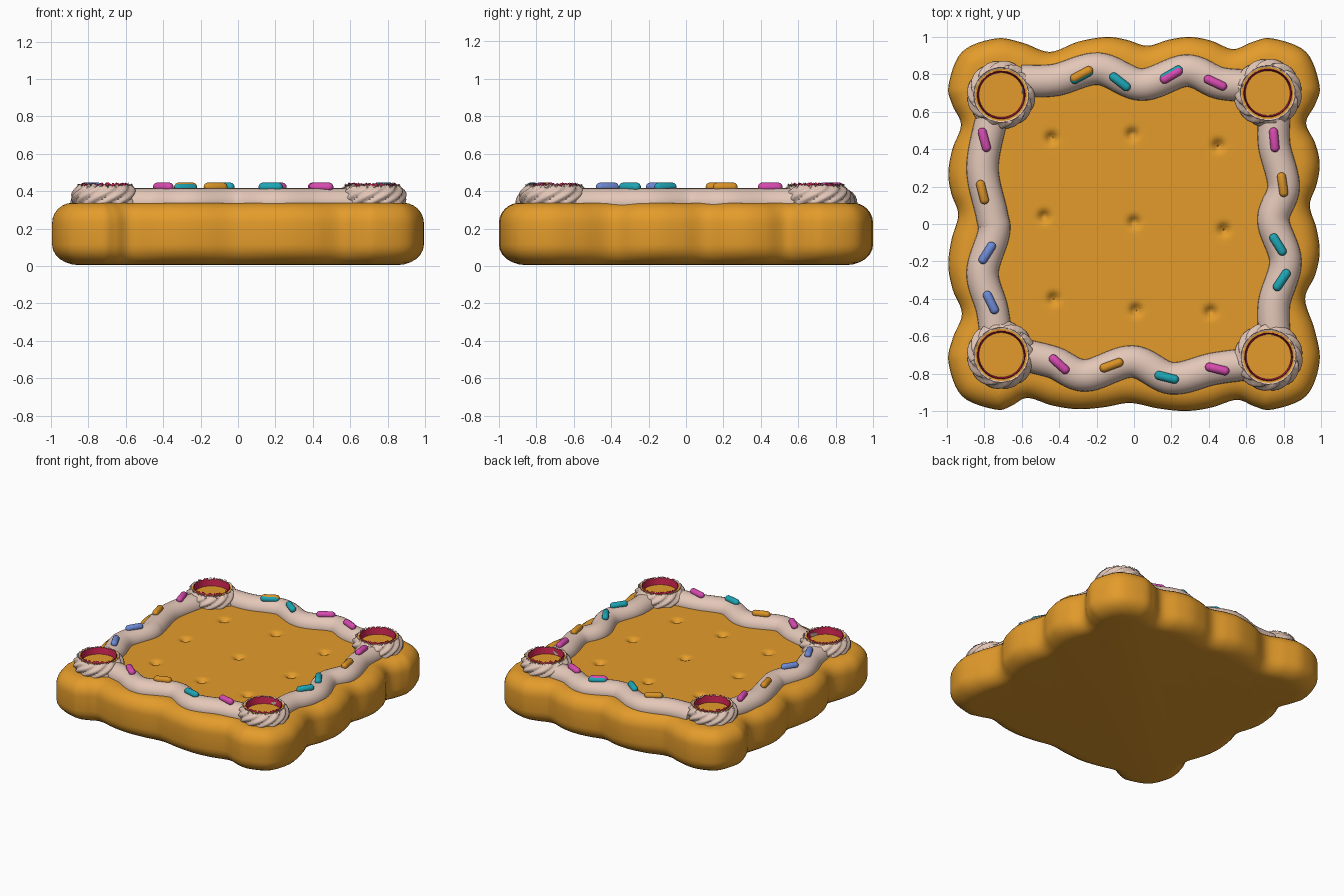
import bpy, bmesh, math, random
from mathutils import Vector, Matrix

random.seed(4)
cube = bpy.data.objects.get("Cube")
if cube:
    bpy.data.objects.remove(cube, do_unlink=True)


def material(name, rgb):
    m = bpy.data.materials.new(name)
    m.use_nodes = True
    m.diffuse_color = (*rgb, 1)
    m.node_tree.nodes["Principled BSDF"].inputs["Base Color"].default_value = (*rgb, 1)
    return m


biscuit = material("biscuit", (0.77, 0.33, 0.024))
cream = material("cream", (0.77, 0.57, 0.48))
crimson = material("crimson", (0.6, 0.017, 0.08))
pink = material("pink", (0.68, 0.07, 0.43))
teal = material("teal", (0.013, 0.38, 0.46))
blue = material("blue", (0.16, 0.26, 0.68))
gold = material("gold", (0.7, 0.29, 0.02))


def finish(name, bm, mats, angle=50):
    bmesh.ops.recalc_face_normals(bm, faces=bm.faces)
    mesh = bpy.data.meshes.new(name)
    bm.to_mesh(mesh)
    bm.free()
    obj = bpy.data.objects.new(name, mesh)
    bpy.context.collection.objects.link(obj)
    for m in mats:
        mesh.materials.append(m)
    bpy.ops.object.select_all(action="DESELECT")
    obj.select_set(True)
    bpy.context.view_layer.objects.active = obj
    bpy.ops.object.shade_smooth_by_angle(angle=math.radians(angle))


def spline(points, steps):
    """Smooth path through points; the first and last only steer it."""
    p = [Vector(q) for q in points]
    out = []
    for a, b, c, d in zip(p, p[1:], p[2:], p[3:]):
        for i in range(steps):
            t = i / steps
            out.append(0.5 * (2 * b + (c - a) * t + (2 * a - 5 * b + 4 * c - d) * t * t
                              + (3 * b - a - 3 * c + d) * t ** 3))
    return out + [p[-2]]


def bridge(bm, lower, upper, closed=True):
    n = len(lower)
    return [bm.faces.new((lower[i], lower[(i + 1) % n], upper[(i + 1) % n], upper[i]))
            for i in range(n if closed else n - 1)]


def scallop(points):
    """Add a point between each valley and bump so bumps are round and valleys tight."""
    out = [points[0]]
    for a, b in zip(points, points[1:]):
        low, high = sorted((a[1], b[1]))
        out += [((a[0] + b[0]) / 2, low + 0.68 * (high - low)), b]
    return out


# Scalloped biscuit outline: valleys and bumps of each side, going clockwise from the back
sides = [
    [(-.45, .92), (-.15, 1), (.07, .953), (.3, 1), (.53, .935)],
    [(-.54, .92), (-.32, .993), (-.1, .94), (.15, .993), (.4, .915)],
    [(-.55, .94), (-.28, 1), (.02, .957), (.3, .99), (.57, .93)],
    [(-.48, .92), (-.22, .993), (.05, .94), (.27, .993), (.53, .925)],
]
STEPS, HALF, TOP = 6, 0.65, 0.338
N = STEPS * 14
outline, square = [], []
for k, bumps in enumerate(sides):
    turn = Matrix.Rotation(-k * math.pi / 2, 2)
    lobe = (.74, .992)
    pts = [(-.992, .74), (-.92, .92)] + scallop([(-lobe[0], lobe[1])] + bumps + [lobe])
    pts += [(.92, .92), (.992, .74)]
    outline += [turn @ v for v in spline(pts, STEPS)[:-1]]
    square += [turn @ Vector((-HALF + 2 * HALF * i / N, HALF)) for i in range(N)]

# Rim targets: the top follows the scallops, the underside is half straightened
total = len(outline)
upper, under = [], []
for i, p in enumerate(outline):
    d = outline[(i + 1) % total] - outline[i - 1]
    inset = p - Vector((-d.y, d.x)).normalized() * 0.11
    core = Vector([max(-.7, min(.7, c)) for c in p])
    upper.append(inset)
    under.append((inset + core + (p - core).normalized() * 0.12) / 2)

# Biscuit body: rounded rim rings, then a gridded top with pricked holes
R = 0.11
arc = [i * math.pi / 12 for i in range(7)]
profile = [(under, 1 - math.sin(a), 0.005 + R * (1 - math.cos(a))) for a in arc]
profile += [(upper, 1 - math.cos(a), TOP - R * (1 - math.sin(a))) for a in arc]
bm = bmesh.new()
rings = [[bm.verts.new((*p.lerp(q, f), z)) for p, q in zip(outline, target)]
         for target, f, z in profile]
rings.append([bm.verts.new((*p, TOP)) for p in square])
for low, high in zip(rings, rings[1:]):
    bridge(bm, low, high)
bm.faces.new(rings[0])
holes = [(-.44, .46), (-.01, .48), (.45, .42), (-.48, .04), (0, .01), (.48, -.03),
         (-.43, -.4), (.01, -.46), (.41, -.47)]


def dimple(x, y):
    return sum(0.04 * math.exp(-((x - a) ** 2 + (y - b) ** 2) / 0.0007) for a, b in holes)


rows = []
for j in range(N + 1):
    y = -HALF + 2 * HALF * j / N
    xs = [-HALF + 2 * HALF * i / N for i in range(N + 1)]
    rows.append([bm.verts.new((x, y, TOP - dimple(x, y))) for x in xs])
for low, high in zip(rows, rows[1:]):
    bridge(bm, low, high, closed=False)
bmesh.ops.remove_doubles(bm, verts=bm.verts, dist=0.0005)
finish("biscuit_base", bm, [biscuit])

# Wavy piped cream along each side
paths = {
    "back": [(-.6, .765), (-.42, .77), (-.19, .83), (.04, .745), (.28, .82), (.45, .755), (.59, .74)],
    "left": [(.75, .58), (.75, .42), (.8, .2), (.745, .02), (.81, -.2), (.75, -.42), (.75, -.59)],
    "front": [(-.59, -.7), (-.43, -.74), (-.26, -.81), (-.01, -.735), (.2, -.825), (.42, -.775), (.6, -.75)],
    "right": [(-.76, .57), (-.81, .3), (-.76, .05), (-.75, -.05), (-.81, -.26), (-.76, -.45), (-.74, -.58)],
}
for side, pts in paths.items():
    line = spline([pts[0]] + pts + [pts[-1]], 10)
    bm = bmesh.new()
    loops = []
    for i, p in enumerate(line):
        d = line[min(i + 1, len(line) - 1)] - line[max(i - 1, 0)]
        across = Vector((d.y, -d.x)).normalized()
        loop = []
        for s in range(24):
            a = s * math.tau / 24
            q = p + across * 0.086 * math.cos(a)
            loop.append(bm.verts.new((q.x, q.y, 0.337 + 0.079 * math.sin(a))))
        loops.append(loop)
    for low, high in zip(loops, loops[1:]):
        bridge(bm, low, high)
    bm.faces.new(loops[0])
    bm.faces.new(loops[-1])
    finish("cream_strip_" + side, bm, [cream])

# Twisted rosettes on the corners: ragged cream rim, thin crimson ring, biscuit-coloured centre
outer = [(0.166 + 0.013 * math.sin(math.pi * t / 8) - 0.022 * (t / 8) ** 3, 0.33 + 0.0125 * t)
         for t in range(9)]
inner = [(.147, .435), (.139, .426), (.129, .427), (.126, .441), (.119, .386)]
for name, cx, cy in (("back_right", -.71, .69), ("back_left", .715, .7),
                     ("front_right", -.71, -.7), ("front_left", .72, -.71)):
    bm = bmesh.new()
    loops = []
    for r, z in outer + inner:
        rim = z > 0.428
        loop = []
        for s in range(120):
            a = s * math.tau / 120
            groove = 0.02 * (abs(math.sin(6 * a - 60 * z)) - 0.65) if r > 0.15 else 0
            height = z + (random.uniform(-.012, .006) if rim else 0)
            loop.append(bm.verts.new((cx + (r + groove) * math.cos(a),
                                      cy + (r + groove) * math.sin(a), height)))
        loops.append(loop)
    slots = [0] * (len(outer) + 1) + [2, 1, 1]
    for low, high, slot in zip(loops, loops[1:], slots):
        for f in bridge(bm, low, high):
            f.material_index = slot
    bm.faces.new(loops[-1]).material_index = 2
    finish("rosette_" + name, bm, [cream, crimson, biscuit], 60)

# Capsule sprinkles: colour, position, heading in degrees; two have a teal one pressed beneath
sprinkles = [
    (gold, -.28, .8, 28), (teal, -.075, .76, -38), (pink, .2, .795, 30), (pink, .435, .755, -25),
    (pink, .75, .45, -85), (gold, .795, .21, -82), (teal, .77, -.11, -58), (teal, .79, -.3, 56),
    (pink, -.8, .45, -75), (gold, -.81, .17, -76), (blue, -.785, -.155, 58), (blue, -.765, -.42, -64),
    (pink, -.4, -.75, -42), (gold, -.12, -.755, 20), (teal, .175, -.82, -14), (pink, .445, -.775, -14),
]
pressed = [(teal, -.28, .793, 28), (teal, .2, .802, 30)]
for i, (mat, x, y, deg) in enumerate(sprinkles + pressed):
    bm = bmesh.new()
    bmesh.ops.create_uvsphere(bm, u_segments=16, v_segments=11, radius=0.024,
                              matrix=Matrix.Rotation(math.pi / 2, 4, "Y"))
    for v in bm.verts:
        v.co.x += math.copysign(0.042, v.co.x)
    z = 0.422 if i < len(sprinkles) else 0.417
    bm.transform(Matrix.Translation((x, y, z)) @ Matrix.Rotation(math.radians(deg), 4, "Z"))
    finish(f"sprinkle_{i + 1}", bm, [mat])
